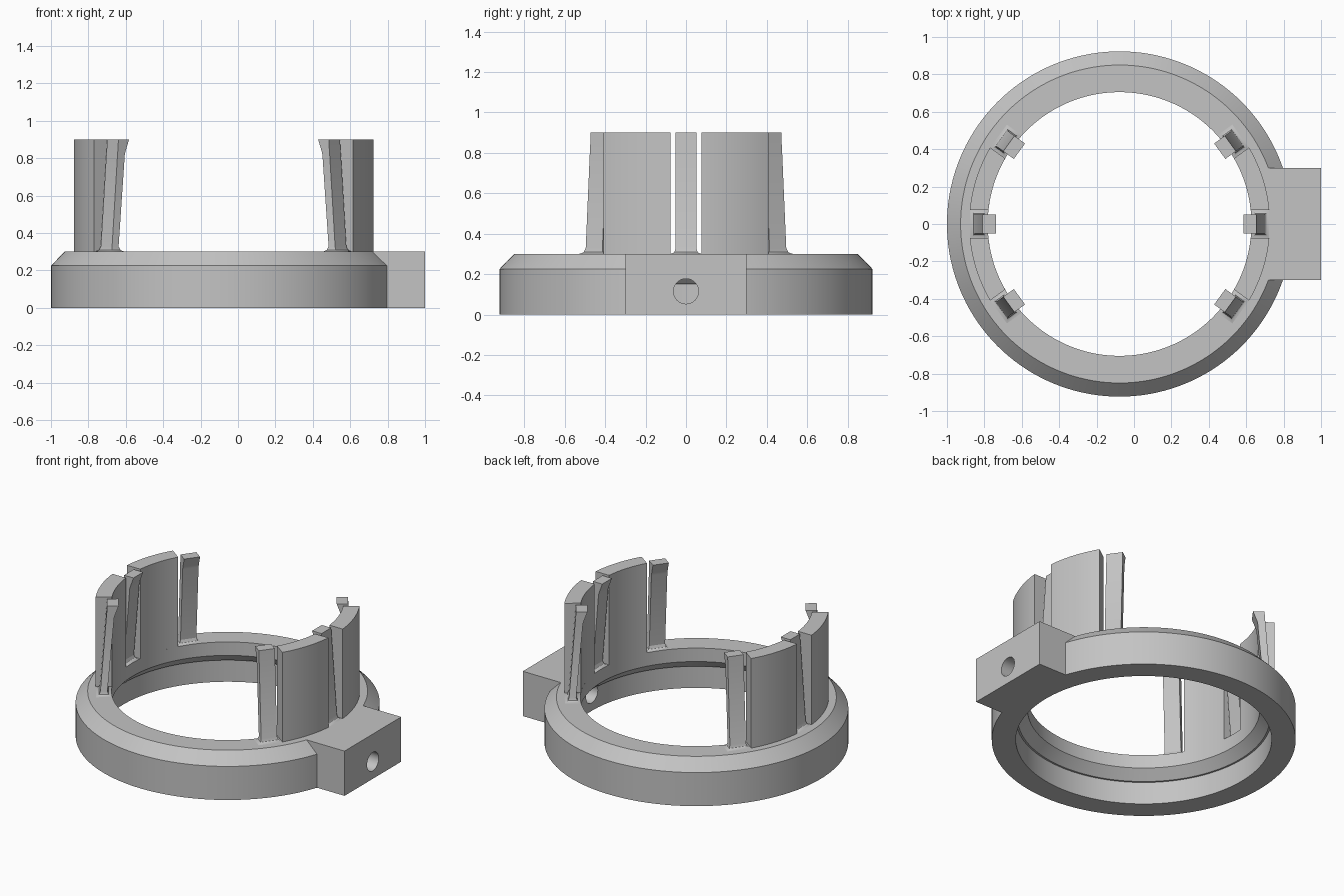
import bpy, bmesh
from math import sin, cos, asin, radians, pi
from mathutils import Matrix, Vector

if "Cube" in bpy.data.objects:
    bpy.data.objects.remove(bpy.data.objects["Cube"], do_unlink=True)

CX = -0.077          # ring axis
TOP, HIGH = 0.30, 0.90
BORE, WALL = 0.705, 0.804
SLOT = 0.076         # half width of the gap around a claw
CLAW_ANGLE = radians(36)

grey = bpy.data.materials.new("plain grey")
grey.use_nodes = True
colour = (0.55, 0.55, 0.55, 1)
grey.diffuse_color = colour
grey.node_tree.nodes["Principled BSDF"].inputs["Base Color"].default_value = colour


def make(name, bm):
    bmesh.ops.recalc_face_normals(bm, faces=bm.faces)
    mesh = bpy.data.meshes.new(name)
    bm.to_mesh(mesh)
    bm.free()
    mesh.materials.append(grey)
    ob = bpy.data.objects.new(name, mesh)
    bpy.context.collection.objects.link(ob)
    return ob


def select(ob):
    bpy.ops.object.select_all(action='DESELECT')
    ob.select_set(True)
    bpy.context.view_layer.objects.active = ob


def smooth(ob):
    select(ob)
    bpy.ops.object.shade_smooth_by_angle(angle=radians(25))


def loft(name, loops, closed=False):
    """Skin equal-length closed loops; cap the ends unless the loft is closed."""
    bm = bmesh.new()
    rows = [[bm.verts.new(p) for p in loop] for loop in loops]
    n = len(rows[0])
    pairs = list(zip(rows, rows[1:]))
    if closed:
        pairs.append((rows[-1], rows[0]))
    for a, b in pairs:
        for i in range(n):
            j = (i + 1) % n
            bm.faces.new((a[i], a[j], b[j], b[i]))
    if not closed:
        bm.faces.new(rows[0])
        bm.faces.new(rows[-1])
    return make(name, bm)


def polar(r, a, z):
    return (CX + r * cos(a), r * sin(a), z)


def boolean(ob, tool, operation):
    tool.hide_render = True
    mod = ob.modifiers.new(operation.title(), 'BOOLEAN')
    mod.object, mod.operation, mod.solver = tool, operation, 'EXACT'
    select(ob)
    bpy.ops.object.modifier_apply(modifier=mod.name)
    bpy.data.objects.remove(tool, do_unlink=True)


# Base ring: lathed profile with outer chamfer and stepped bore
profile = [(0.777, 0), (0.923, 0), (0.923, 0.225), (0.85, TOP),
           (BORE, TOP), (BORE, 0.21), (0.765, 0.15), (0.777, 0.15)]
STEPS = 144
ring = loft("base_ring", [[polar(r, 2 * pi * k / STEPS, z) for r, z in profile]
                          for k in range(STEPS)], closed=True)

# Side block whose inner end follows the ring
half = 0.30
arc = asin(half / 0.81)
curve = [arc * (1 - k / 8) for k in range(17)]
block = loft("side_block", [[(1, -half, z), (1, half, z)] +
                            [polar(0.81, a, z) for a in curve] for z in (0, TOP)])
boolean(ring, block, 'UNION')

# Screw hole through the block
bm = bmesh.new()
bmesh.ops.create_cone(bm, cap_ends=True, segments=40, radius1=0.062, radius2=0.062,
                      depth=0.7, matrix=Matrix.Translation((0.8, 0, 0.115))
                      @ Matrix.Rotation(pi / 2, 4, 'Y'))
boolean(ring, make("hole_cutter", bm), 'DIFFERENCE')
smooth(ring)


# Curved wall panels with parallel-sided gaps for the claws
def panel(name, start):
    def span(r, n=14):
        gap = asin(SLOT / r)
        return [start + gap + (CLAW_ANGLE - 2 * gap) * k / n for k in range(n + 1)]

    def outline(z):
        return ([polar(WALL, a, z) for a in span(WALL)] +
                [polar(BORE, a, z) for a in reversed(span(BORE))])
    smooth(loft(name, [outline(TOP - 0.02), outline(HIGH)]))


# Spring claws: inner radius, outer radius, half width at each height
sections = [(TOP - 0.01, BORE, 0.80, 0.076), (TOP, BORE, 0.80, 0.076),
            (0.303, 0.715, 0.79, 0.066), (0.31, 0.724, 0.781, 0.057),
            (0.328, 0.731, 0.774, 0.051), (0.82, 0.69, 0.738, 0.051),
            (0.84, 0.684, 0.736, 0.051), (HIGH, 0.662, 0.732, 0.051)]


def claw(name, angle):
    turn = Matrix.Rotation(angle, 3, 'Z')
    loops = []
    for z, r0, r1, w in sections:
        loops.append([turn @ Vector(p) + Vector((CX, 0, 0)) for p in
                      ((r0, -w, z), (r1, -w, z), (r1, w, z), (r0, w, z))])
    smooth(loft(name, loops))


for side, facing in (("left", 0), ("right", pi)):
    for place, k in (("a", -1), ("b", 0), ("c", 1)):
        claw(f"{side}_claw_{place}", facing + k * CLAW_ANGLE)
    for place, k in (("a", -1), ("b", 0)):
        panel(f"{side}_wall_{place}", facing + k * CLAW_ANGLE)
